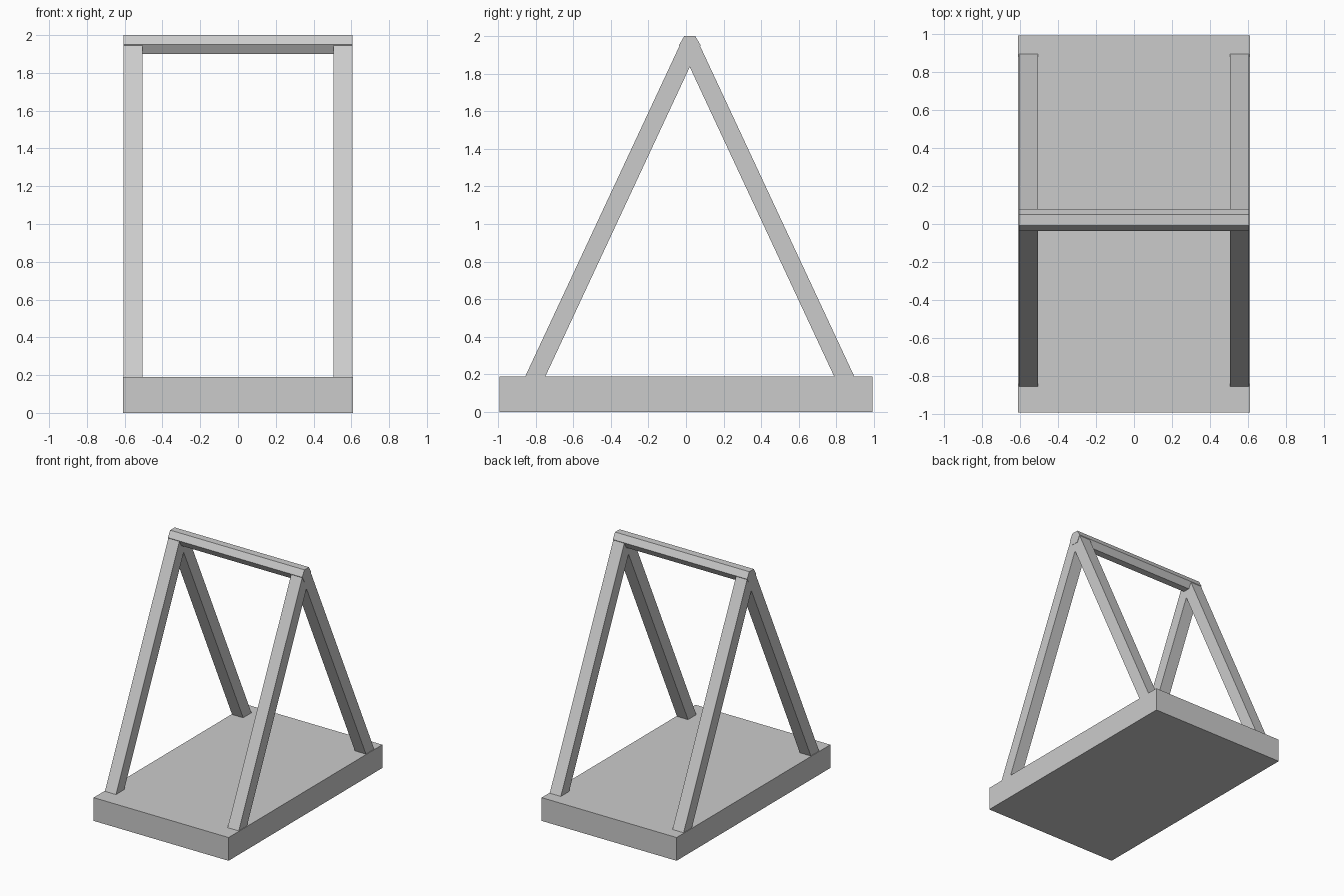
import bpy, math
from mathutils import Vector

if "Cube" in bpy.data.objects:
    bpy.data.objects.remove(bpy.data.objects["Cube"])

RIDGE_Y, RIDGE_Z = 0.02, 1.95


def box(name, center, size, rot_x=0.0):
    bpy.ops.mesh.primitive_cube_add(size=1, location=center, rotation=(rot_x, 0, 0))
    ob = bpy.context.object
    ob.name = name
    ob.scale = size
    bpy.ops.object.transform_apply(location=False, rotation=False, scale=True)
    return ob


# Base slab
box("base_slab", (0, 0, 0.095), (1.22, 1.986, 0.19))

# Hexagonal ridge beam with a flat top
bpy.ops.mesh.primitive_cylinder_add(
    vertices=6, radius=0.058, depth=1.214,
    location=(0, RIDGE_Y, RIDGE_Z), rotation=(0, math.pi / 2, 0))
beam = bpy.context.object
beam.name = "ridge_beam"

# Four slanted legs meeting in pairs at the ridge
top = Vector((0, RIDGE_Y, RIDGE_Z))
for side_name, sx in (("left", -1), ("right", 1)):
    for end_name, sy in (("front", -1), ("back", 1)):
        foot = Vector((0, RIDGE_Y + sy * 0.833, 0.165))
        d = top - foot
        mid = (top + foot) / 2
        mid.x = sx * 0.555
        box(f"{end_name}_{side_name}_leg", mid, (0.1, 0.097, d.length),
            math.atan2(-d.y, d.z))
